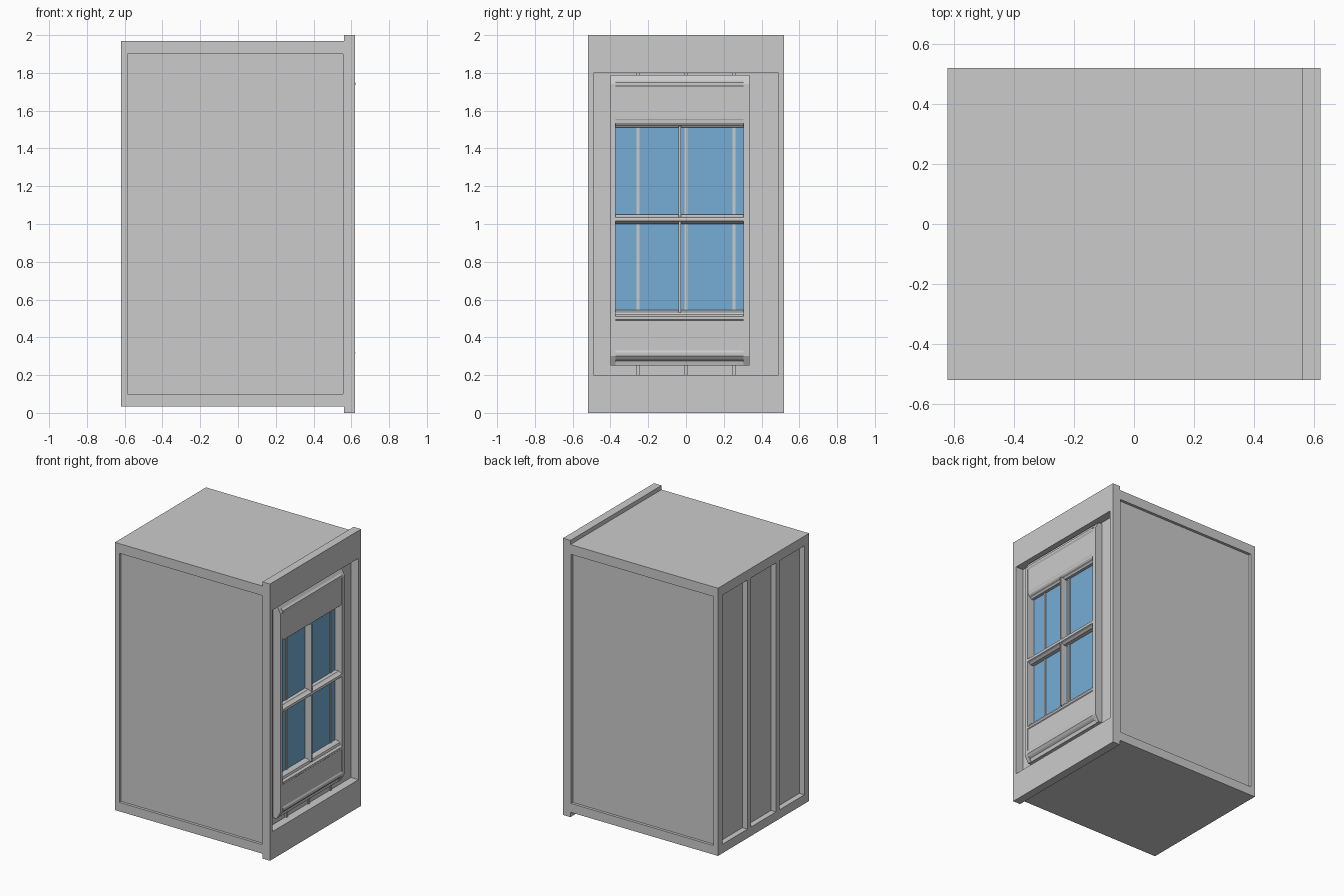
import bpy, bmesh

if "Cube" in bpy.data.objects:
    bpy.data.objects.remove(bpy.data.objects["Cube"])


def extrude_profile(name, pts, y0, y1):
    """Extrude an (x, z) profile along y."""
    bm = bmesh.new()
    face = bm.faces.new([bm.verts.new((x, y0, z)) for x, z in pts])
    ext = bmesh.ops.extrude_face_region(bm, geom=[face])
    moved = [g for g in ext["geom"] if isinstance(g, bmesh.types.BMVert)]
    bmesh.ops.translate(bm, verts=moved, vec=(0, y1 - y0, 0))
    bmesh.ops.recalc_face_normals(bm, faces=bm.faces)
    mesh = bpy.data.meshes.new(name)
    bm.to_mesh(mesh)
    bm.free()
    ob = bpy.data.objects.new(name, mesh)
    bpy.context.collection.objects.link(ob)
    return ob


def box(name, x, y, z):
    pts = [(x[0], z[0]), (x[1], z[0]), (x[1], z[1]), (x[0], z[1])]
    return extrude_profile(name, pts, y[0], y[1])


def carve(ob, cutters):
    """Subtract the cutters, then remove them."""
    bpy.context.view_layer.objects.active = ob
    for c in cutters:
        m = ob.modifiers.new("cut", "BOOLEAN")
        m.operation = "DIFFERENCE"
        m.solver = "EXACT"
        m.object = c
        bpy.ops.object.modifier_apply(modifier=m.name)
        bpy.data.objects.remove(c)


# Body with a shallow panel in each side and three panels in the back
body = box("body", (-0.62, 0.56), (-0.52, 0.52), (0.035, 1.97))
cuts = [box("cutter", (-0.585, 0.555), (min(s * 0.5, s * 0.6), max(s * 0.5, s * 0.6)), (0.1, 1.9))
        for s in (-1, 1)]
for i in (-1, 0, 1):
    c = i * 0.325
    cuts.append(box("cutter", (-0.7, -0.58), (c - 0.142, c + 0.142), (0.1, 1.9)))
carve(body, cuts)

# Front wall slab with its opening
wall = box("window_wall", (0.56, 0.62), (-0.52, 0.52), (0, 2))
carve(wall, [box("cutter", (0.5, 0.7), (-0.49, 0.49), (0.2, 1.8))])

# Thin vertical bars and the blue glass behind the window frame
for y in (-0.253, 0, 0.253):
    box("bar", (0.558, 0.57), (y - 0.008, y + 0.008), (0.2, 1.8))
glass = box("glass", (0.558, 0.564), (-0.372, 0.307), (0.48, 1.56))
blue = bpy.data.materials.new("glass_blue")
blue.diffuse_color = (0.18, 0.42, 0.67, 1)
blue.use_nodes = True
blue.node_tree.nodes["Principled BSDF"].inputs["Base Color"].default_value = blue.diffuse_color
glass.data.materials.append(blue)

# Window stiles, chamfered at both ends
Y0, Y1 = -0.40, 0.335
I0, I1 = -0.372, 0.305
stile = [(0.56, 0.25), (0.59, 0.25), (0.618, 0.30), (0.618, 1.74), (0.59, 1.79), (0.56, 1.79)]
extrude_profile("left_stile", stile, Y0, I0)
extrude_profile("right_stile", stile, I1, Y1)

# Head panel with moulded lower edge and top lip
head = [(0.56, 1.51), (0.585, 1.51), (0.592, 1.52), (0.605, 1.525), (0.612, 1.535), (0.613, 1.55),
        (0.615, 1.555), (0.615, 1.725), (0.621, 1.735), (0.621, 1.75), (0.608, 1.76),
        (0.59, 1.79), (0.56, 1.79)]
extrude_profile("head_panel", head, I0, I1)

# Apron panel with sill moulding above and stepped base below
apron = [(0.56, 0.25), (0.588, 0.25), (0.594, 0.275), (0.608, 0.285), (0.62, 0.30), (0.621, 0.32),
         (0.615, 0.33), (0.615, 0.49), (0.62, 0.495), (0.62, 0.51), (0.605, 0.52),
         (0.6, 0.535), (0.585, 0.545), (0.56, 0.545)]
extrude_profile("apron_panel", apron, I0, I1)

# Middle rail and central mullion
rail = [(0.56, 1.0), (0.592, 1.0), (0.605, 1.01), (0.618, 1.015), (0.62, 1.025),
        (0.618, 1.035), (0.605, 1.04), (0.592, 1.05), (0.56, 1.05)]
extrude_profile("middle_rail", rail, I0, I1)
box("mullion", (0.56, 0.615), (-0.04, -0.027), (0.53, 1.52))
